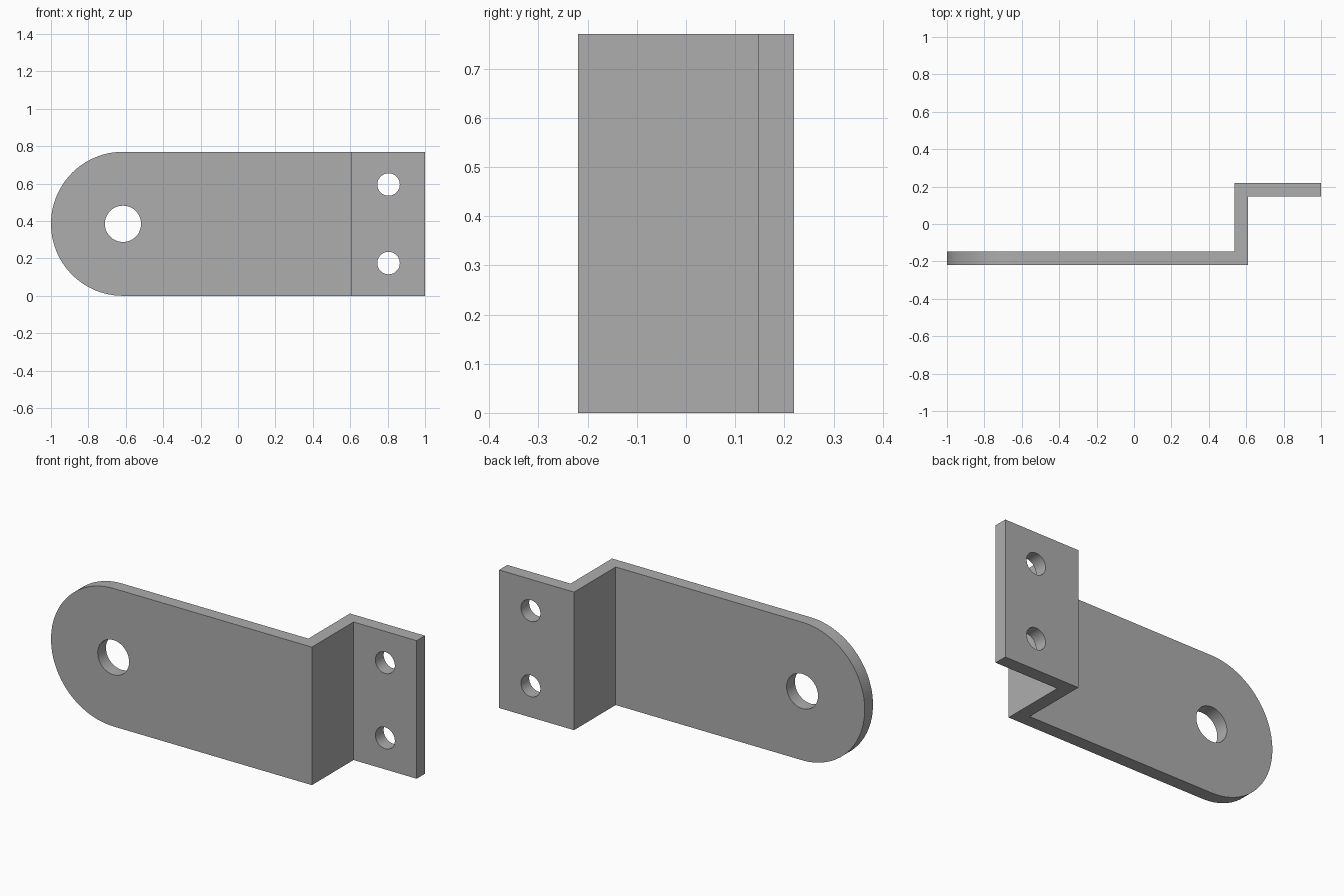
import bpy
import bmesh
import math
from mathutils import Matrix, Vector

cube = bpy.data.objects.get("Cube")
if cube:
    bpy.data.objects.remove(cube, do_unlink=True)

HEIGHT = 0.77
RADIUS = HEIGHT / 2
THICK = 0.073
HALF_DEPTH = 0.22
STEP_X = 0.61        # outer face of the step
END_X = -1 + RADIUS  # centre of the rounded end

grey = bpy.data.materials.new("plain grey")
grey.use_nodes = True
colour = (0.42, 0.42, 0.42, 1)
grey.diffuse_color = colour
grey.node_tree.nodes["Principled BSDF"].inputs["Base Color"].default_value = colour


def prism(name, points, direction):
    """Extrude a flat outline along a direction."""
    bm = bmesh.new()
    face = bm.faces.new([bm.verts.new(p) for p in points])
    extruded = bmesh.ops.extrude_face_region(bm, geom=[face])["geom"]
    verts = [g for g in extruded if isinstance(g, bmesh.types.BMVert)]
    bmesh.ops.translate(bm, verts=verts, vec=Vector(direction))
    bmesh.ops.recalc_face_normals(bm, faces=bm.faces)
    mesh = bpy.data.meshes.new(name)
    bm.to_mesh(mesh)
    bm.free()
    mesh.materials.append(grey)
    obj = bpy.data.objects.new(name, mesh)
    bpy.context.collection.objects.link(obj)
    return obj


def arc(x, z, radius, start, end, steps):
    angles = [start + (end - start) * i / steps for i in range(steps + 1)]
    return [(x + radius * math.cos(a), -1, z + radius * math.sin(a)) for a in angles]


def boolean(target, cutter, operation):
    mod = target.modifiers.new(cutter.name, "BOOLEAN")
    mod.operation = operation
    mod.solver = "EXACT"
    mod.object = cutter
    bpy.context.view_layer.objects.active = target
    bpy.ops.object.modifier_apply(modifier=mod.name)
    bpy.data.objects.remove(cutter, do_unlink=True)


# Stepped sheet, drawn from above and raised to full height
front, back = -HALF_DEPTH, HALF_DEPTH
section = [(-1.05, front), (STEP_X, front), (STEP_X, back - THICK), (1, back - THICK),
           (1, back), (STEP_X - THICK, back), (STEP_X - THICK, front + THICK),
           (-1.05, front + THICK)]
bracket = prism("offset_bracket", [(x, y, 0) for x, y in section], (0, 0, HEIGHT))

# Rounded end
left_end = arc(END_X, RADIUS, RADIUS, math.pi / 2, math.pi * 1.5, 48)
# Overshoot the straight sides so only the end is trimmed
outline = [(1.5, -1, HEIGHT + 0.5), (END_X, -1, HEIGHT + 0.5)] + left_end
outline += [(END_X, -1, -0.5), (1.5, -1, -0.5)]
boolean(bracket, prism("end_trim", outline, (0, 2, 0)), "INTERSECT")

# Large pivot hole and two small mounting holes
for x, z, r in [(END_X, RADIUS, 0.097), (0.805, 0.175, 0.06), (0.805, HEIGHT - 0.175, 0.06)]:
    circle = arc(x, z, r, 0, math.tau, 48)[:-1]
    boolean(bracket, prism("hole_cutter", circle, (0, 2, 0)), "DIFFERENCE")

# Smooth curved walls, crisp edges
bpy.ops.object.select_all(action="DESELECT")
bracket.select_set(True)
bpy.context.view_layer.objects.active = bracket
bpy.ops.object.shade_smooth_by_angle(angle=math.radians(30))
